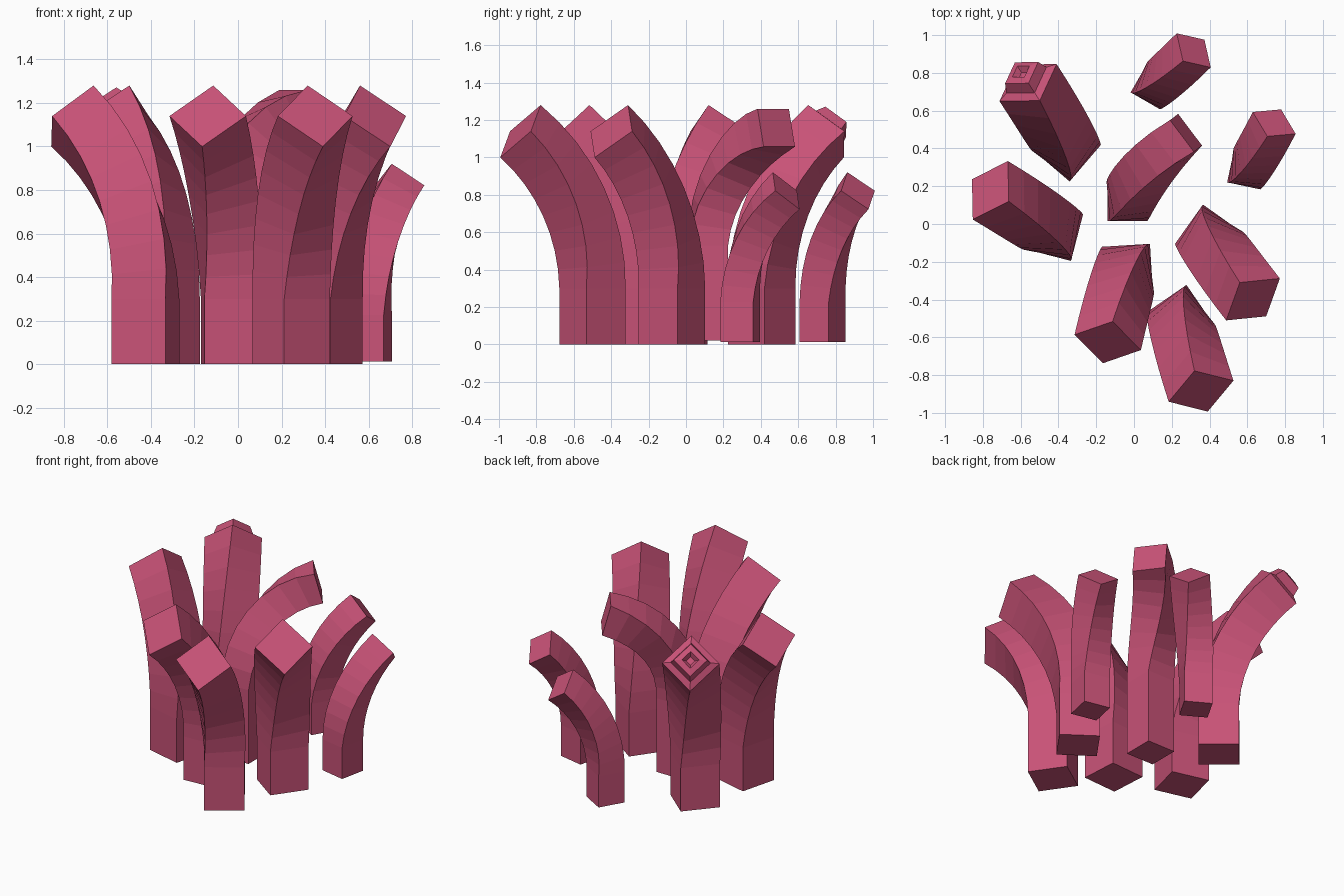
import bpy
import math
from mathutils import Matrix, Vector

cube = bpy.data.objects.get("Cube")
if cube:
    bpy.data.objects.remove(cube, do_unlink=True)

BEND_STEPS = 8

# One flat colour for every stalk
rose = bpy.data.materials.new("rose_pink")
rose.use_nodes = True
ROSE = (0.58, 0.085, 0.185, 1)
rose.diffuse_color = ROSE
rose.node_tree.nodes["Principled BSDF"].inputs["Base Color"].default_value = ROSE


def square_ring(center, tilt, heading, spin, radius):
    """Four corners of a square section, spun and then leaned towards a heading."""
    lean = Matrix.Rotation(tilt, 3, Vector((-math.sin(heading), math.cos(heading), 0)))
    corners = []
    for i in range(4):
        a = spin + i * math.pi / 2
        corners.append(center + lean @ Vector((radius * math.cos(a), radius * math.sin(a), 0)))
    return corners


def stalk(name, base, side, straight, bend_radius, bend, headings, spins, nub=False):
    """Square stalk: a straight foot, then a twisting arc that leans outwards."""
    bend = math.radians(bend)
    h0, h1, s0, s1 = (math.radians(a) for a in headings + spins)
    radius = side / math.sqrt(2)
    p = Vector(base)
    rings = [square_ring(p, 0, h0, s0, radius)]
    p = p + Vector((0, 0, straight))
    rings.append(square_ring(p, 0, h0, s0, radius))
    step = bend_radius * bend / BEND_STEPS
    for i in range(1, BEND_STEPS + 1):
        mid = (i - 0.5) / BEND_STEPS
        t, h = bend * mid, h0 + (h1 - h0) * mid
        p = p + step * Vector((math.sin(t) * math.cos(h), math.sin(t) * math.sin(h), math.cos(t)))
        f = i / BEND_STEPS
        rings.append(square_ring(p, bend * f, h0 + (h1 - h0) * f, s0 + (s1 - s0) * f, radius))
    # Small raised tip with a dimple
    if nub:
        n = Vector((math.sin(bend) * math.cos(h1), math.sin(bend) * math.sin(h1), math.cos(bend)))
        for scale, lift in ((0.7, 0.02), (0.58, 0.08), (0.3, 0.09), (0.15, 0.06)):
            rings.append(square_ring(p + n * lift, bend, h1, s1, radius * scale))

    verts = [v for ring in rings for v in ring]
    faces = [(3, 2, 1, 0)]
    for r in range(len(rings) - 1):
        for k in range(4):
            a, b = r * 4 + k, r * 4 + (k + 1) % 4
            faces.append((a, b, b + 4, a + 4))
    last = len(verts) - 4
    faces.append(tuple(range(last, last + 4)))
    mesh = bpy.data.meshes.new(name)
    mesh.from_pydata(verts, [], faces)
    mesh.materials.append(rose)
    mesh.update()
    obj = bpy.data.objects.new(name, mesh)
    bpy.context.collection.objects.link(obj)


# Tall outer stalks: name, foot position, lean direction
for name, x, y, lean in (
    ("left_stalk", -0.425, -0.04, 149),
    ("back_left_stalk", -0.355, 0.405, 123),
    ("front_stalk", -0.035, -0.24, 257),
    ("front_right_stalk", 0.245, -0.50, 288),
    ("right_stalk", 0.395, -0.075, 308),
):
    stalk(name, (x, y, 0), 0.255, 0.30, 1.08, 51, (lean - 6, lean),
          (lean - 28.5, lean), nub=name == "back_left_stalk")

# Short stalks at the back
for name, x, y, lean in (
    ("short_back_stalk", 0.105, 0.73, 45),
    ("short_right_stalk", 0.60, 0.29, 63),
):
    stalk(name, (x, y, 0.012), 0.18, 0.215, 0.765, 51, (lean - 9, lean), (lean - 30, lean))

# Slender middle stalk with the strongest bend
stalk("middle_stalk", (-0.035, 0.12, 0.02), 0.21, 0.51, 0.65, 75, (72, 37), (45, 82))
